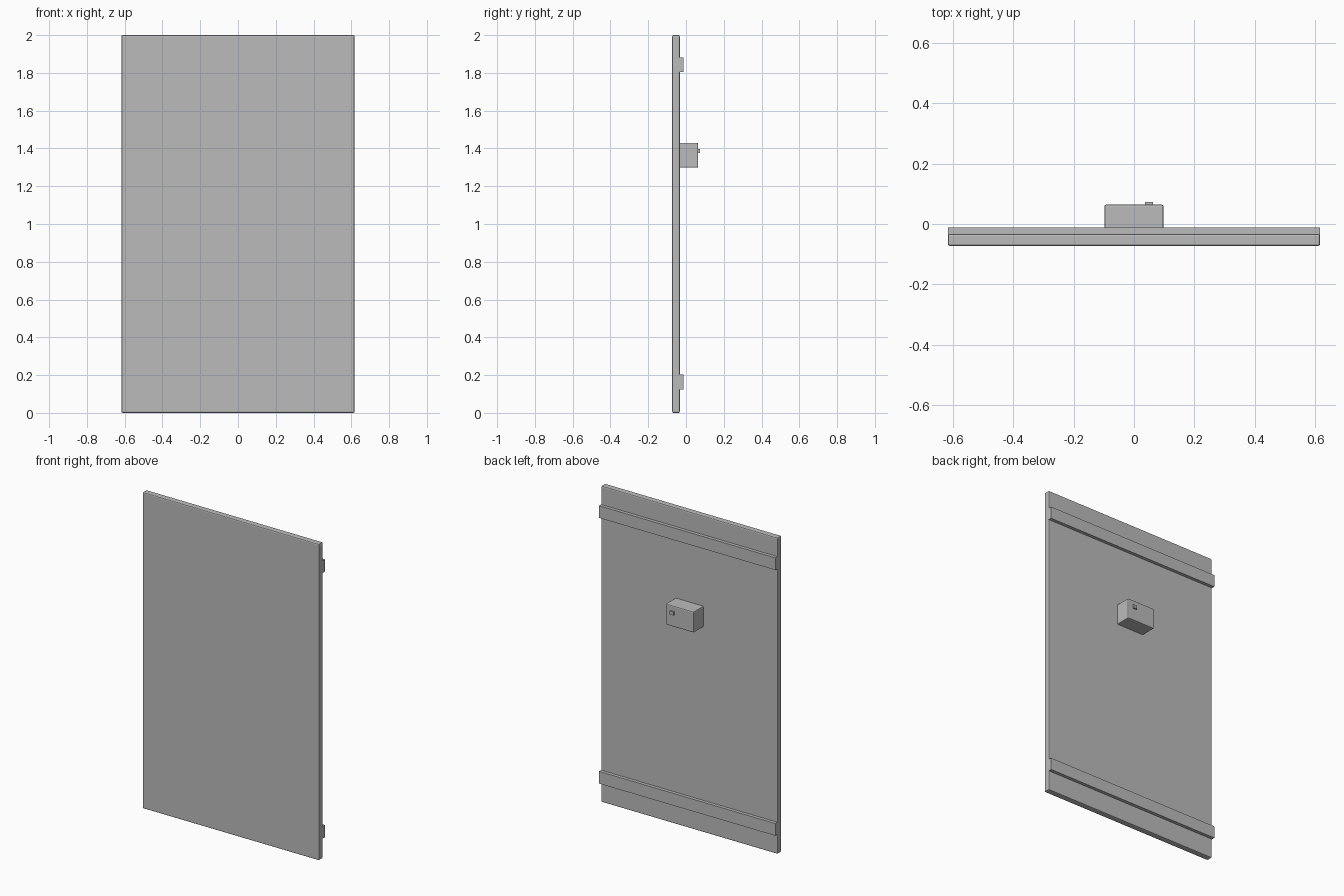
import bpy
import bmesh

cube = bpy.data.objects.get("Cube")
if cube:
    bpy.data.objects.remove(cube, do_unlink=True)

# One plain grey for every part
grey = bpy.data.materials.new("plain_grey")
grey.use_nodes = True
colour = (0.5, 0.5, 0.5, 1)
grey.diffuse_color = colour
grey.node_tree.nodes["Principled BSDF"].inputs["Base Color"].default_value = colour


def block(name, low, high, bevel=0.0):
    """Box between two corners, with optionally rounded edges."""
    bm = bmesh.new()
    bmesh.ops.create_cube(bm, size=1)
    for v in bm.verts:
        v.co = [(a + b) / 2 + c * (b - a) for a, b, c in zip(low, high, v.co)]
    mesh = bpy.data.meshes.new(name)
    bm.to_mesh(mesh)
    bm.free()
    mesh.materials.append(grey)
    obj = bpy.data.objects.new(name, mesh)
    bpy.context.collection.objects.link(obj)
    if bevel:
        mod = obj.modifiers.new("rounded_edges", "BEVEL")
        mod.width = bevel
        mod.segments = 2
    return obj


HALF = 0.617      # half width of the panel
BACK = -0.033     # rear plane of the panel

# Main board
block("panel", (-HALF, -0.073, 0), (HALF, BACK, 2), 0.007)

# Horizontal rails across the back
for name, z in (("lower_rail", 0.125), ("upper_rail", 1.805)):
    block(name, (-HALF, BACK - 0.01, z), (HALF, -0.012, z + 0.077))

# Control box with its small switch
block("control_box", (-0.098, BACK - 0.01, 1.298), (0.098, 0.064, 1.43), 0.006)
block("switch", (0.037, 0.06, 1.375), (0.063, 0.073, 1.397))
